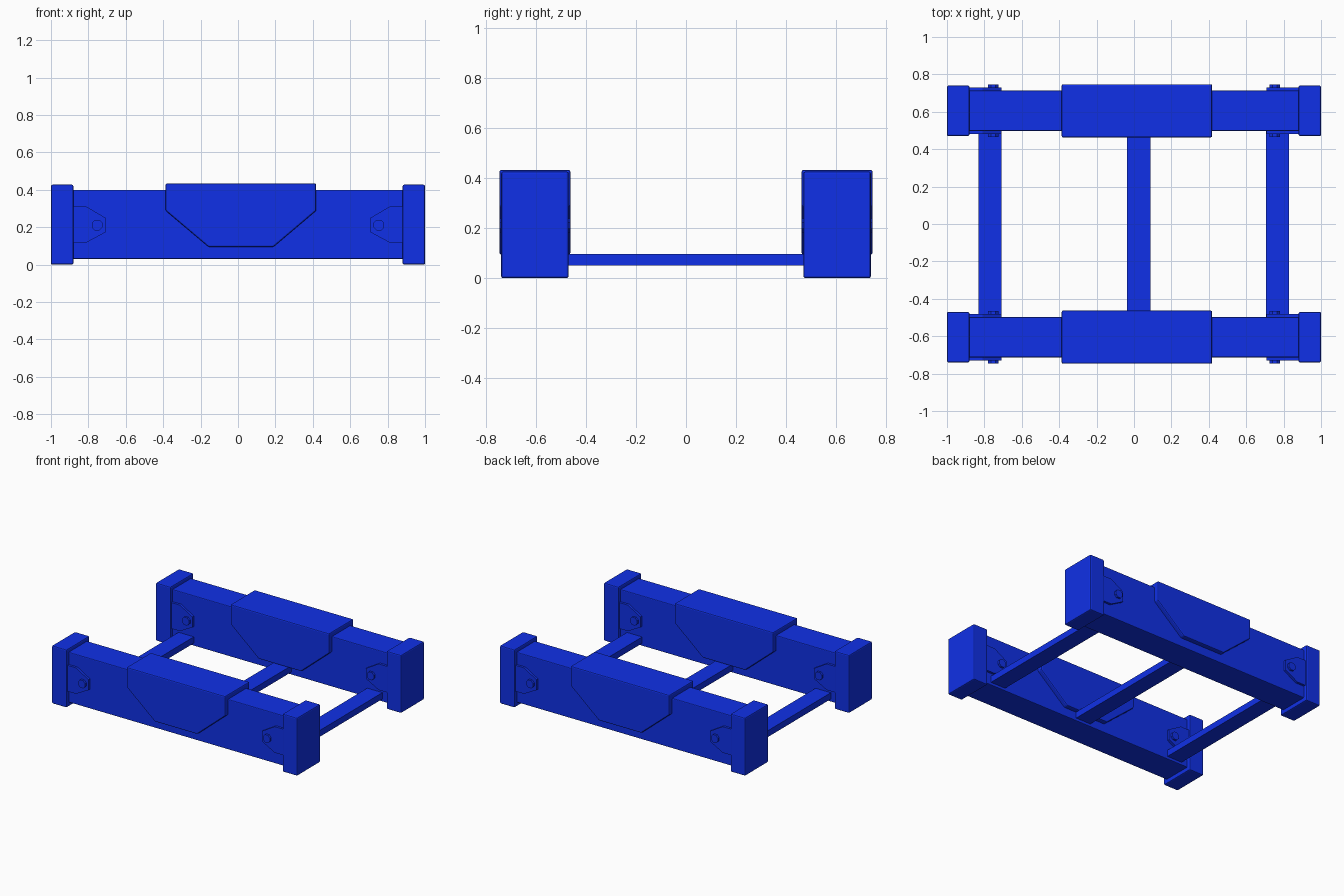
import bpy
import bmesh
from math import pi
from mathutils import Matrix, Vector

if "Cube" in bpy.data.objects:
    bpy.data.objects.remove(bpy.data.objects["Cube"], do_unlink=True)

blue = bpy.data.materials.new("blue paint")
blue.use_nodes = True
colour = (0.005, 0.03, 0.8, 1)
blue.diffuse_color = colour
blue.node_tree.nodes["Principled BSDF"].inputs["Base Color"].default_value = colour

RAIL_Y = 0.605


def finish(name, bm, bevel=0.0):
    bmesh.ops.recalc_face_normals(bm, faces=bm.faces)
    mesh = bpy.data.meshes.new(name)
    bm.to_mesh(mesh)
    bm.free()
    mesh.materials.append(blue)
    obj = bpy.data.objects.new(name, mesh)
    bpy.context.collection.objects.link(obj)
    if bevel:
        mod = obj.modifiers.new("soft edges", "BEVEL")
        mod.width = bevel
        mod.segments = 2
    return obj


def prism(name, outline, y, width, bevel=0.0):
    """Extrude an x-z outline symmetrically about y."""
    bm = bmesh.new()
    face = bm.faces.new([bm.verts.new((x, y - width / 2, z)) for x, z in outline])
    new = bmesh.ops.extrude_face_region(bm, geom=[face])["geom"]
    bmesh.ops.translate(bm, vec=Vector((0, width, 0)),
                        verts=[v for v in new if isinstance(v, bmesh.types.BMVert)])
    return finish(name, bm, bevel)


def block(name, x0, x1, z0, z1, y, width, bevel=0.0):
    return prism(name, [(x0, z0), (x1, z0), (x1, z1), (x0, z1)], y, width, bevel)


def bolt(name, x, z, y, length):
    bm = bmesh.new()
    turn = Matrix.Translation((x, y, z)) @ Matrix.Rotation(pi / 2, 4, "X")
    bmesh.ops.create_cone(bm, cap_ends=True, segments=8, radius1=0.031, radius2=0.031,
                          depth=length, matrix=turn @ Matrix.Rotation(pi / 8, 4, "Z"))
    return finish(name, bm)


SADDLE = [(-0.387, 0.434), (-0.387, 0.288), (-0.157, 0.094),
          (0.189, 0.094), (0.418, 0.288), (0.418, 0.434)]
BRACKET = [(0.89, 0.31), (0.81, 0.31), (0.708, 0.25),
           (0.708, 0.173), (0.81, 0.118), (0.89, 0.118)]

# Two side beams with saddles, end caps, brackets and bolts
for end, side in (("front", -1), ("back", 1)):
    y = side * RAIL_Y
    block(end + "_beam", -0.95, 0.95, 0.03, 0.4, y, 0.216, 0.006)
    prism(end + "_saddle", SADDLE, y, 0.284, 0.008)
    for hand, s in (("right", -1), ("left", 1)):
        x0, x1 = sorted((s * 0.88, s))
        block(f"{end}_{hand}_cap", x0, x1, 0, 0.427, y, 0.27, 0.008)
        prism(f"{end}_{hand}_bracket", [(s * x, z) for x, z in BRACKET], y, 0.25)
        bolt(f"{end}_{hand}_bolt", s * 0.753, 0.211, y, 0.28)

# Three cross bars tying the beams together
for name, x in (("right", -0.77), ("middle", 0.025), ("left", 0.767)):
    block(name + "_cross_bar", x - 0.062, x + 0.062, 0.05, 0.097, 0, 1.1)
